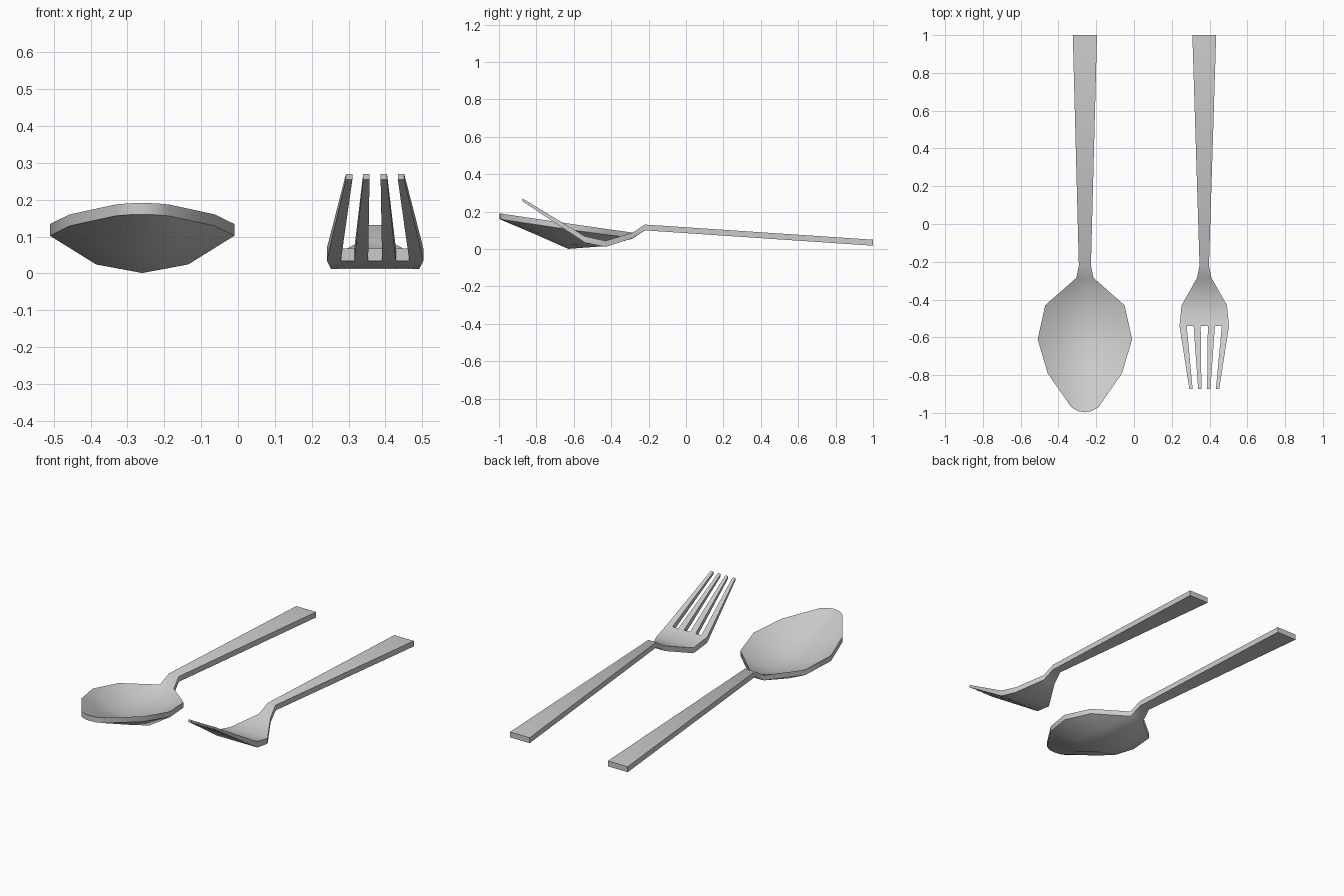
import bpy, bmesh

if "Cube" in bpy.data.objects:
    bpy.data.objects.remove(bpy.data.objects["Cube"])


def loft_sheet(name, cx, columns, rows, skip=()):
    """Grid of cross-sections thickened upward; skip = (row, column) openings.
    Row: (y, half width, edge z, centre z, thickness, centre y shift, own columns)."""
    bm = bmesh.new()
    grid, thick = [], {}
    for y, hw, z_edge, z_mid, t, dy, own in rows:
        line = []
        for i, (u, w) in enumerate(columns):
            if own:
                u = own[i]
            v = bm.verts.new((cx + u * hw, y + dy * w, z_edge + (z_mid - z_edge) * w))
            thick[(round(v.co.x, 4), round(v.co.y, 4))] = t
            line.append(v)
        grid.append(line)
    for r in range(len(grid) - 1):
        for c in range(len(columns) - 1):
            if (r, c) not in skip:
                a, b = grid[r], grid[r + 1]
                bm.faces.new((a[c], a[c + 1], b[c + 1], b[c]))
    # Raise a copy of the sheet to make the upper surface
    ext = bmesh.ops.extrude_face_region(bm, geom=bm.faces[:], use_keep_orig=True)
    for v in ext["geom"]:
        if isinstance(v, bmesh.types.BMVert):
            v.co.z += thick[(round(v.co.x, 4), round(v.co.y, 4))]
    bmesh.ops.recalc_face_normals(bm, faces=bm.faces[:])
    me = bpy.data.meshes.new(name)
    bm.to_mesh(me)
    bm.free()
    ob = bpy.data.objects.new(name, me)
    bpy.context.collection.objects.link(ob)
    bpy.ops.object.select_all(action='DESELECT')
    ob.select_set(True)
    bpy.context.view_layer.objects.active = ob
    bpy.ops.object.shade_smooth_by_angle(angle=0.75)
    return ob


# Spoon: flat handle, neck bend, dished bowl with a pointed tip
loft_sheet("spoon", -0.26,
           [(-1, 0), (-0.5, 0.77), (0, 1), (0.5, 0.77), (1, 0)],
           [(1.00, 0.064, 0.018, 0.018, 0.032, 0, None),
            (-0.22, 0.032, 0.100, 0.100, 0.031, 0, None),
            (-0.285, 0.045, 0.058, 0.056, 0.030, 0, None),
            (-0.43, 0.210, 0.078, 0.016, 0.030, 0, None),
            (-0.61, 0.250, 0.102, 0.001, 0.032, -0.02, None),
            (-0.79, 0.197, 0.129, 0.072, 0.031, 0, None),
            (-0.97, 0.072, 0.156, 0.160, 0.031, -0.027, None)])

# Fork: same handle, shallow head, four tapering tines
root = [-1, -0.71, -0.43, -0.145, 0.145, 0.43, 0.71, 1]
tips = [-1, -0.78, -0.41, -0.19, 0.19, 0.41, 0.78, 1]
loft_sheet("fork", 0.372,
           [(u, 0) for u in root],
           [(1.00, 0.063, 0.018, 0, 0.032, 0, None),
            (-0.22, 0.025, 0.100, 0, 0.031, 0, None),
            (-0.285, 0.038, 0.058, 0, 0.030, 0, None),
            (-0.43, 0.120, 0.012, 0, 0.032, 0, None),
            (-0.54, 0.131, 0.034, 0, 0.034, 0, None),
            (-0.873, 0.079, 0.255, 0, 0.015, 0, tips)],
           skip={(4, 1), (4, 3), (4, 5)})
